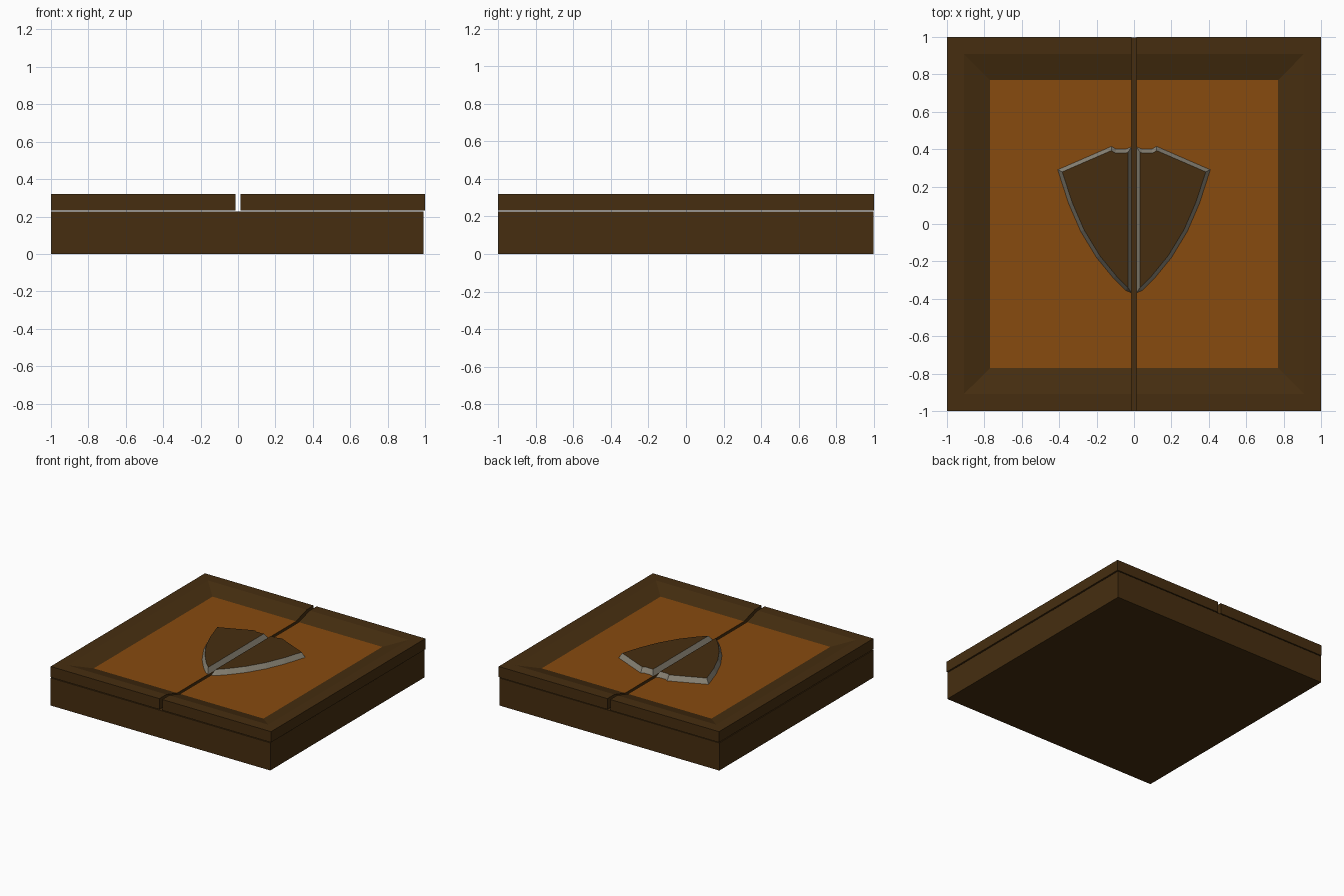
import bpy, bmesh

if "Cube" in bpy.data.objects:
    bpy.data.objects.remove(bpy.data.objects["Cube"])


def material(name, rgb):
    m = bpy.data.materials.new(name)
    m.diffuse_color = (*rgb, 1)
    m.use_nodes = True
    m.node_tree.nodes["Principled BSDF"].inputs["Base Color"].default_value = m.diffuse_color
    return m


BROWN = material("dark brown wood", (0.061, 0.027, 0.005))
ORANGE = material("orange wood", (0.245, 0.069, 0.0045))
GREY = material("grey metal", (0.27, 0.245, 0.19))


def finish(bm, name, mats):
    me = bpy.data.meshes.new(name)
    bm.to_mesh(me)
    bm.free()
    for m in mats:
        me.materials.append(m)
    ob = bpy.data.objects.new(name, me)
    bpy.context.collection.objects.link(ob)
    return ob


# solid base box, slightly short on the right and back
bm = bmesh.new()
bmesh.ops.create_cube(bm, size=1)
for v in bm.verts:
    v.co = (-1 if v.co.x < 0 else 0.993, -1 if v.co.y < 0 else 0.997,
            0 if v.co.z < 0 else 0.226)
finish(bm, "base_box", [BROWN])


def lid_half(side):
    # square rings: bottom, outer top, inner top, recessed panel edge
    bm = bmesh.new()
    rings = []
    for half, z in [(1, 0.232), (1, 0.32), (0.91, 0.32), (0.77, 0.278)]:
        rings.append([bm.verts.new((sx * half, sy * half, z))
                      for sx, sy in [(-1, -1), (1, -1), (1, 1), (-1, 1)]])
    for a, b in zip(rings, rings[1:]):
        for i in range(4):
            j = (i + 1) % 4
            bm.faces.new((a[i], a[j], b[j], b[i]))
    bm.faces.new(rings[-1]).material_index = 1
    bm.faces.new(rings[0][::-1])
    # cut away the other half and close the cut wall
    bmesh.ops.bisect_plane(bm, geom=bm.verts[:] + bm.edges[:] + bm.faces[:],
                           plane_co=(side * 0.013, 0, 0), plane_no=(side, 0, 0),
                           clear_inner=True)
    wall = bmesh.ops.contextual_create(
        bm, geom=[e for e in bm.edges if e.is_boundary])["faces"]
    for f in wall:
        f.material_index = 0
    bmesh.ops.recalc_face_normals(bm, faces=bm.faces[:])
    finish(bm, "lid_left" if side < 0 else "lid_right", [BROWN, ORANGE])


SHIELD = [(0.013, -0.368), (0.045, -0.355), (0.11, -0.29), (0.2, -0.18), (0.285, -0.04),
          (0.35, 0.11), (0.408, 0.29), (0.12, 0.415), (0.095, 0.4),
          (0.045, 0.4), (0.013, 0.412)]


def shield_half(side):
    # outline face, inset and raised to give a grey bevelled edge
    bm = bmesh.new()
    vs = [bm.verts.new((side * x, y, 0.278)) for x, y in SHIELD]
    f = bm.faces.new(vs)
    if side < 0:
        f.normal_flip()
    f.normal_update()
    rim = bmesh.ops.inset_region(bm, faces=[f], thickness=0.02,
                                 use_even_offset=True, use_boundary=True)["faces"]
    for v in f.verts:
        v.co.z = 0.319
    for r in rim:
        r.material_index = 1
    finish(bm, "shield_left" if side < 0 else "shield_right", [BROWN, GREY])


for s in (-1, 1):
    lid_half(s)
    shield_half(s)
